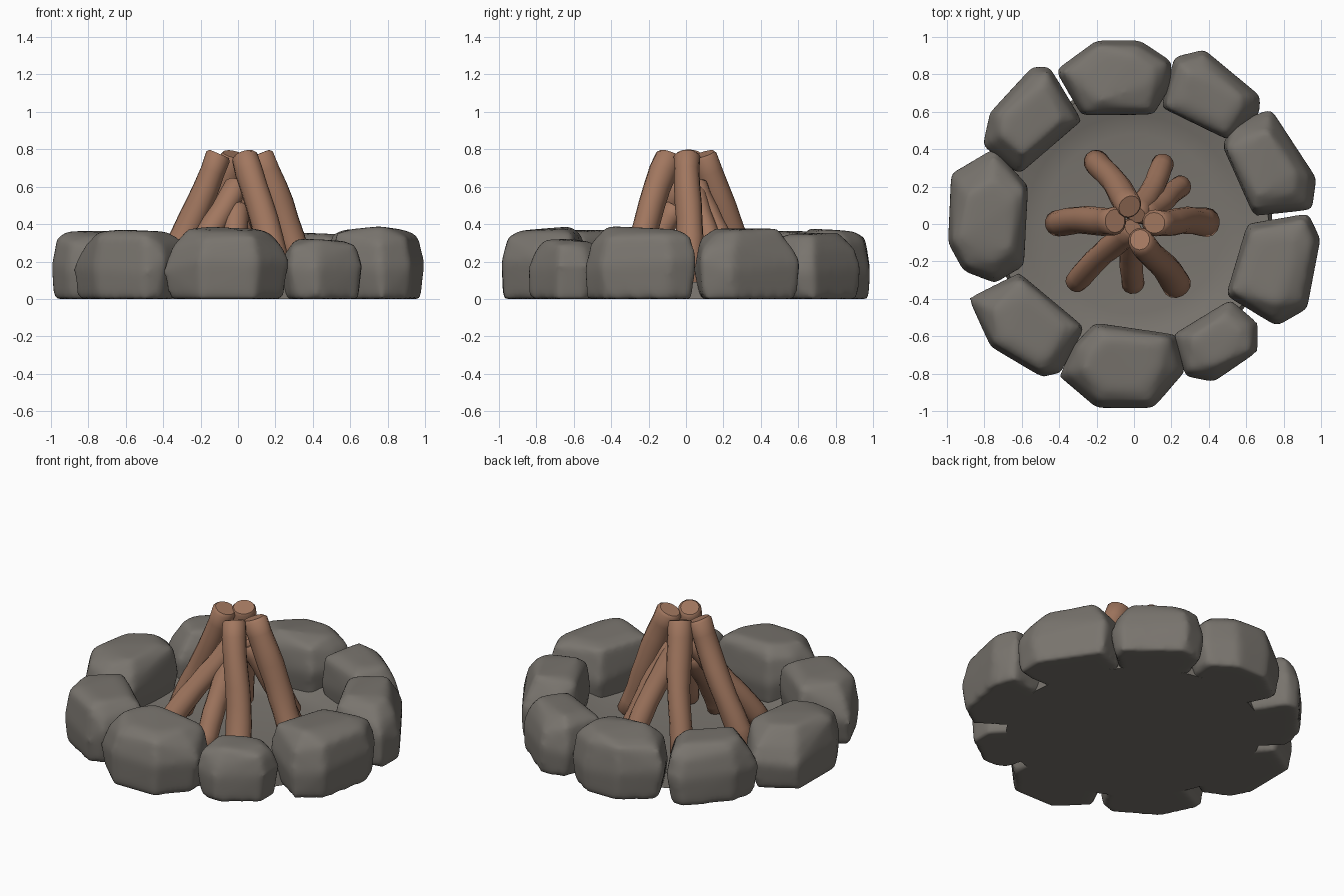
import bpy, bmesh, math, random
from mathutils import Vector, Matrix

if "Cube" in bpy.data.objects:
    bpy.data.objects.remove(bpy.data.objects["Cube"])

random.seed(4)


def material(name, rgb):
    m = bpy.data.materials.new(name)
    m.diffuse_color = (*rgb, 1)
    m.use_nodes = True
    m.node_tree.nodes["Principled BSDF"].inputs["Base Color"].default_value = m.diffuse_color
    return m


STONE = material("grey stone", (0.19, 0.175, 0.155))
WOOD = material("brown wood", (0.36, 0.185, 0.115))


def to_object(name, bm, mat):
    bmesh.ops.recalc_face_normals(bm, faces=bm.faces)
    me = bpy.data.meshes.new(name)
    bm.to_mesh(me)
    bm.free()
    me.materials.append(mat)
    ob = bpy.data.objects.new(name, me)
    bpy.context.collection.objects.link(ob)
    return ob


def stone(name, height, outline):
    """Faceted boulder: hull of stacked outlines, softened by remesh and smooth."""
    pts = [Vector((x, y, 0)) for x, y in outline]
    c = sum(pts, Vector()) / len(pts)
    inward = -c.normalized() * 0.02
    bm = bmesh.new()
    for level, size in ((0, 0.93), (0.45, 1.03), (0.8, 0.9), (1.0, 0.62)):
        for p in pts:
            q = c + (p - c) * size * random.uniform(0.97, 1.02) + inward * level
            q.z = height * 1.02 * level
            if 0 < level < 1:
                q.z += random.uniform(-0.04, 0.04)
            elif level == 1:
                q.z -= random.uniform(0, 0.03)
            bm.verts.new(q)
    hull = bmesh.ops.convex_hull(bm, input=bm.verts)
    junk = {v for v in hull["geom_interior"] if isinstance(v, bmesh.types.BMVert)}
    bmesh.ops.delete(bm, geom=list(junk), context='VERTS')
    ob = to_object(name, bm, STONE)
    rm = ob.modifiers.new("remesh", 'REMESH')
    rm.mode = 'VOXEL'
    rm.voxel_size = 0.022
    rm.use_smooth_shade = True
    sm = ob.modifiers.new("soften", 'SMOOTH')
    sm.factor = 0.5
    sm.iterations = 7


# Ring of stones
stone("stone_back", 0.37, [(-.41, .83), (-.2, .99), (.03, .99), (.2, .88), (.19, .75), (.1, .6), (-.28, .59)])
stone("stone_back_right", 0.35, [(.22, .9), (.38, .94), (.68, .69), (.67, .6), (.51, .46), (.15, .63)])
stone("stone_right_rear", 0.37, [(.74, .62), (.98, .25), (.96, .08), (.65, .05), (.48, .42), (.53, .54)])
stone("stone_right_front", 0.385, [(.94, .05), (1, -.09), (.93, -.45), (.77, -.55), (.51, -.38), (.62, -.01)])
stone("stone_front_right", 0.32, [(.52, -.41), (.66, -.54), (.66, -.69), (.43, -.85), (.28, -.82), (.22, -.6)])
stone("stone_front", 0.385, [(-.39, -.82), (-.2, -.99), (.1, -.99), (.27, -.8), (.22, -.6), (-.21, -.54), (-.32, -.66)])
stone("stone_front_left", 0.38, [(-.88, -.41), (-.77, -.66), (-.5, -.82), (-.4, -.8), (-.27, -.56), (-.62, -.27)])
stone("stone_left", 0.36, [(-.98, .26), (-1, -.1), (-.92, -.25), (-.75, -.32), (-.6, -.22), (-.58, .2), (-.76, .39)])
stone("stone_back_left", 0.36, [(-.81, .43), (-.77, .6), (-.55, .84), (-.46, .84), (-.29, .56), (-.62, .27)])

# Shallow floor joining the stones
bm = bmesh.new()
profile = [(0, 0.03), (0.48, 0.03), (0.58, 0.045), (0.66, 0.08), (0.72, 0.09), (0.74, 0), (0, 0)]
vs = [bm.verts.new((r, 0, z)) for r, z in profile]
es = [bm.edges.new(pair) for pair in zip(vs, vs[1:])]
bmesh.ops.spin(bm, geom=vs + es, cent=(0, 0, 0), axis=(0, 0, 1), angle=math.tau, steps=48)
bmesh.ops.remove_doubles(bm, verts=bm.verts, dist=0.0005)
for f in bm.faces:
    f.smooth = abs(f.normal.z) > 0.3
floor = to_object("pit_floor", bm, STONE)


def log(name, foot, top, radius):
    """Slightly gnarled stick with rounded rims."""
    a, b = Vector(foot), Vector(top)
    turn = (b - a).to_track_quat('Z', 'Y').to_matrix().to_4x4()
    length, sides = (b - a).length, 14
    phase = random.uniform(0, 6)
    rings = [(0, 0.8), (0.015, 1)] + [(t / 8 * length, 1) for t in range(1, 8)]
    rings += [(length - 0.015, 1), (length, 0.8)]
    bm, loops = bmesh.new(), []
    for z, k in rings:
        k *= random.uniform(0.96, 1.05)
        off = Vector((math.sin(z * 9 + phase), math.cos(z * 8 + phase), 0)) * 0.007
        ring = []
        for i in range(sides):
            t = math.tau * i / sides
            r = radius * k * (1 + 0.05 * math.sin(2 * t + phase + z * 4))
            ring.append(bm.verts.new(Vector((r * math.cos(t), r * math.sin(t), z)) + off))
        loops.append(ring)
    for lo, hi in zip(loops, loops[1:]):
        for i in range(sides):
            j = (i + 1) % sides
            bm.faces.new((lo[i], lo[j], hi[j], hi[i])).smooth = True
    bm.faces.new(loops[0])
    bm.faces.new(loops[-1])
    bmesh.ops.transform(bm, matrix=Matrix.Translation(a) @ turn, verts=bm.verts)
    to_object(name, bm, WOOD)


# Four long logs meeting at the peak
log("log_left", (-0.41, 0.01, 0.05), (-0.1, 0.02, 0.775), 0.072)
log("log_right", (0.40, 0.015, 0.05), (0.11, 0.01, 0.775), 0.072)
log("log_front", (0.24, -0.33, 0.05), (0.035, -0.085, 0.775), 0.072)
log("log_back", (-0.2, 0.34, 0.05), (-0.02, 0.1, 0.775), 0.07)

# Shorter logs between them
log("short_log_front_left", (-0.32, -0.31, 0.05), (-0.01, -0.02, 0.62), 0.064)
log("short_log_front", (-0.01, -0.32, 0.05), (-0.01, -0.06, 0.5), 0.062)
log("short_log_back_right", (0.26, 0.2, 0.05), (0.05, 0.05, 0.58), 0.06)
log("short_log_back", (0.16, 0.32, 0.05), (0.02, 0.05, 0.62), 0.062)
